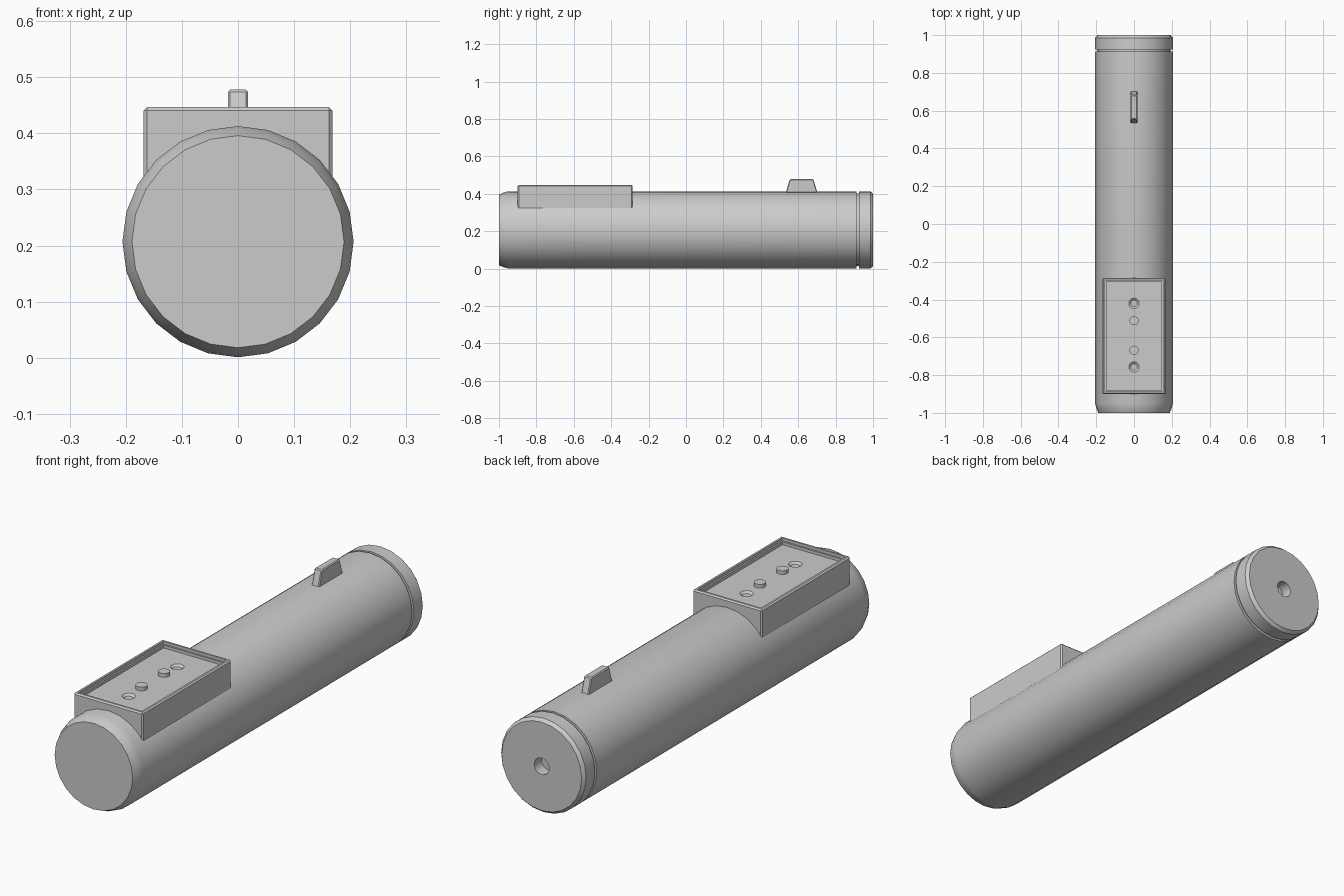
import bpy, bmesh, math
from mathutils import Matrix

if "Cube" in bpy.data.objects:
    bpy.data.objects.remove(bpy.data.objects["Cube"])

R, CZ = 0.206, 0.207          # tube radius and axis height
grey = bpy.data.materials.new("light grey")
grey.diffuse_color = (0.6, 0.6, 0.6, 1)
grey.use_nodes = True
grey.node_tree.nodes["Principled BSDF"].inputs["Base Color"].default_value = grey.diffuse_color


def finish(bm, name, bevel=0, smooth=False):
    bmesh.ops.recalc_face_normals(bm, faces=bm.faces)
    me = bpy.data.meshes.new(name)
    bm.to_mesh(me)
    bm.free()
    ob = bpy.data.objects.new(name, me)
    bpy.context.collection.objects.link(ob)
    me.materials.append(grey)
    if bevel:
        m = ob.modifiers.new("bevel", 'BEVEL')
        m.width, m.segments, m.limit_method = bevel, 1, 'ANGLE'
    if smooth:
        bpy.ops.object.select_all(action='DESELECT')
        ob.select_set(True)
        bpy.context.view_layer.objects.active = ob
        bpy.ops.object.shade_smooth_by_angle(angle=math.radians(25))
    return ob


def cone(name, r1, r2, z1, z2, y, smooth=True):
    bm = bmesh.new()
    bmesh.ops.create_cone(bm, cap_ends=True, segments=20, radius1=r1, radius2=r2, depth=z2 - z1,
                          matrix=Matrix.Translation((0, y, (z1 + z2) / 2)))
    return finish(bm, name, smooth=smooth)


# tube: profile (radius, y) spun about the long axis, with rear groove and blind hole
profile = [(0.189, -1), (0.200, -0.975), (R, -0.95), (R, 0.912), (R - 0.012, 0.912),
           (R - 0.012, 0.924), (R, 0.924), (R, 0.986), (0.194, 1.0), (0.036, 1.0), (0.036, 0.95)]
N = 24
bm = bmesh.new()
rings = [[bm.verts.new((r * math.sin(2 * math.pi * i / N), y, CZ + r * math.cos(2 * math.pi * i / N)))
          for i in range(N)] for r, y in profile]
for a, b in zip(rings, rings[1:]):
    for i in range(N):
        j = (i + 1) % N
        bm.faces.new((a[i], a[j], b[j], b[i]))
bm.faces.new(rings[0])
bm.faces.new(rings[-1])
finish(bm, "tube_body", smooth=True)

# control box with a stepped recess in its top
Y0, Y1, TOP = -0.90, -0.285, 0.447
bm = bmesh.new()
bmesh.ops.create_cube(bm, size=1, matrix=Matrix.Translation((0, (Y0 + Y1) / 2, (0.30 + TOP) / 2))
                      @ Matrix.Diagonal((0.336, Y1 - Y0, TOP - 0.30, 1)))
bm.normal_update()
outer = [e for e in bm.edges if all(v.co.z > 0.4 for v in e.verts) or
         abs(e.verts[0].co.z - e.verts[1].co.z) > 0.1]
bmesh.ops.bevel(bm, geom=outer, offset=0.006, segments=1, affect='EDGES')
bm.normal_update()
floor = max((f for f in bm.faces if f.normal.z > 0.9), key=lambda f: f.calc_area())
for inset, drop in ((0.012, 0.012), (0.010, 0.013)):
    bmesh.ops.inset_region(bm, faces=[floor], thickness=inset)
    r = bmesh.ops.extrude_discrete_faces(bm, faces=[floor])
    floor = r["faces"][0]
    bmesh.ops.translate(bm, verts=floor.verts, vec=(0, 0, -drop))
FLOOR = TOP - 0.025
box = finish(bm, "control_box")

# countersunk screw holes and raised buttons on the recess floor
for k, y in enumerate((-0.42, -0.757)):
    cutter = cone(f"screw_cutter_{k}", 0.017, 0.030, FLOOR - 0.008, FLOOR + 0.002, y, False)
    cutter.hide_render = True
    cutter.hide_viewport = True
    m = box.modifiers.new("screw_hole", 'BOOLEAN')
    m.operation, m.object, m.solver = 'DIFFERENCE', cutter, 'EXACT'
for k, y in enumerate((-0.512, -0.668)):
    cone(f"button_{k}", 0.024, 0.024, FLOOR - 0.005, FLOOR + 0.016, y)

# sight fin: tapered block
bm = bmesh.new()
bmesh.ops.create_cube(bm, size=1)
for v in bm.verts:
    up = v.co.z > 0
    v.co.x *= 0.036
    v.co.y = 0.618 + math.copysign(0.063 if up else 0.088, v.co.y)
    v.co.z = 0.478 if up else 0.395
finish(bm, "sight_fin", bevel=0.004)
